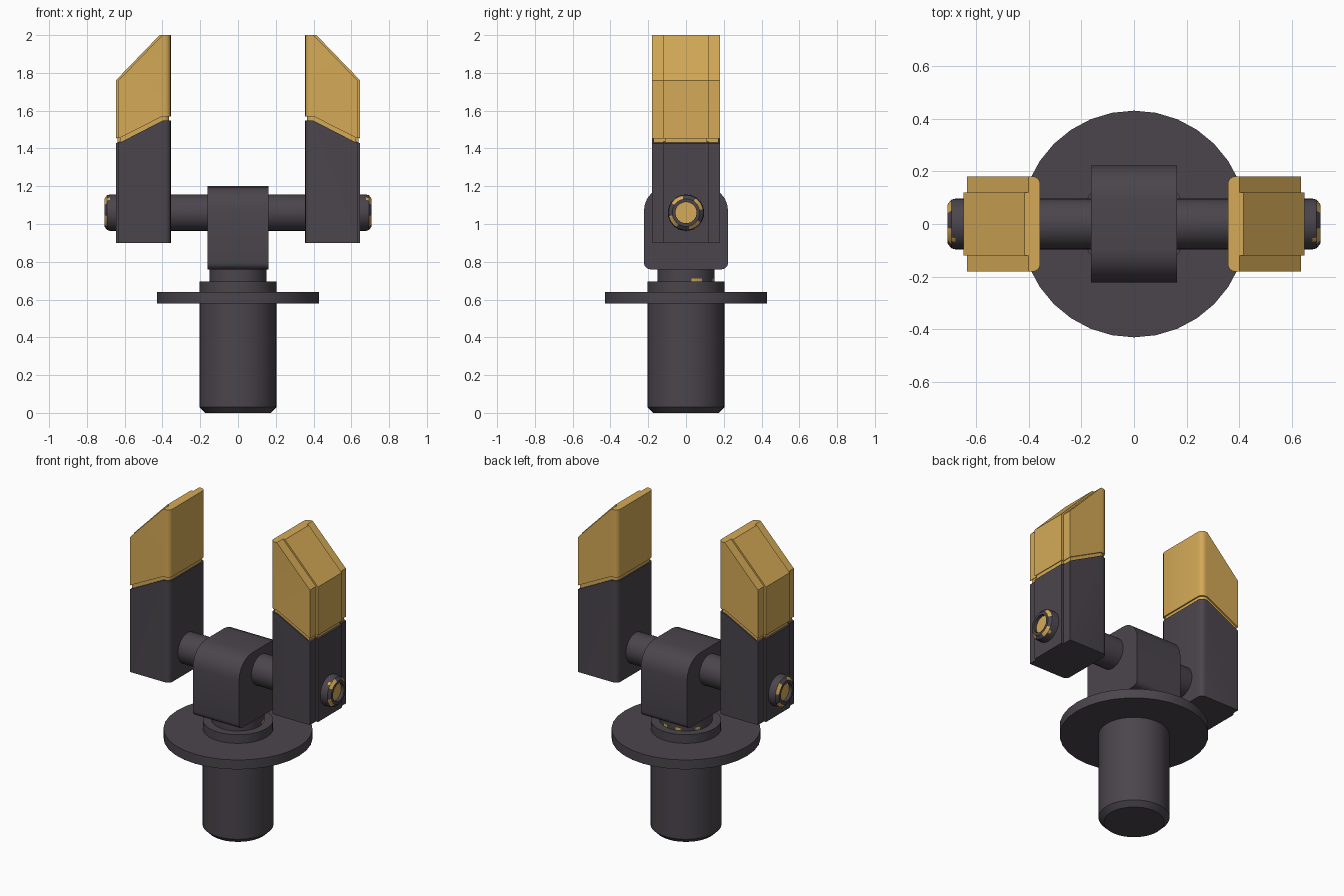
import bpy, bmesh, math
from mathutils import Matrix

if "Cube" in bpy.data.objects:
    bpy.data.objects.remove(bpy.data.objects["Cube"])


def material(name, rgb):
    m = bpy.data.materials.new(name)
    m.use_nodes = True
    m.diffuse_color = (*rgb, 1)
    m.node_tree.nodes["Principled BSDF"].inputs["Base Color"].default_value = (*rgb, 1)
    return m


DARK = material("dark gunmetal", (0.069, 0.06, 0.073))
GOLD = material("warm gold", (0.66, 0.40, 0.095))


def finish(name, bm, mats, smooth=True):
    bmesh.ops.recalc_face_normals(bm, faces=bm.faces)
    me = bpy.data.meshes.new(name)
    bm.to_mesh(me)
    bm.free()
    ob = bpy.data.objects.new(name, me)
    bpy.context.collection.objects.link(ob)
    for m in mats:
        me.materials.append(m)
    if smooth:
        bpy.ops.object.select_all(action='DESELECT')
        ob.select_set(True)
        bpy.context.view_layer.objects.active = ob
        bpy.ops.object.shade_smooth_by_angle(angle=math.radians(35))
    return ob


def lathe(name, profile, is_gold=lambda ring, seg: False, matrix=Matrix(), segs=32):
    """Spin (radius, height) points round z; points at radius 0 close the ends."""
    bm = bmesh.new()
    rings = []
    for r, h in profile:
        n = segs if r else 1
        rings.append([bm.verts.new((r * math.cos(math.tau * k / segs),
                                    r * math.sin(math.tau * k / segs), h)) for k in range(n)])
    for i, (a, b) in enumerate(zip(rings, rings[1:])):
        for k in range(segs):
            j = (k + 1) % segs
            quad = [a[k % len(a)], a[j % len(a)], b[j % len(b)], b[k % len(b)]]
            face = bm.faces.new(list(dict.fromkeys(quad)))
            face.material_index = int(is_gold(i, k))
    bm.transform(matrix)
    return finish(name, bm, [DARK, GOLD])


def slab(bm, outline, half, round_inner=0):
    """Extrude an (x, z) outline across y, optionally rounding the inner upright edges."""
    front = [bm.verts.new((x, -half, z)) for x, z in outline]
    back = [bm.verts.new((x, half, z)) for x, z in outline]
    bm.faces.new(front)
    bm.faces.new(back[::-1])
    n = len(outline)
    for i in range(n):
        j = (i + 1) % n
        bm.faces.new((front[i], back[i], back[j], front[j]))
    if round_inner:
        x0 = min(x for x, z in outline)
        edges = [e for v in front + back for e in v.link_edges
                 if all(abs(w.co.x - x0) < 1e-5 for w in e.verts)
                 and abs(e.verts[0].co.y - e.verts[1].co.y) < 1e-5]
        bmesh.ops.bevel(bm, geom=list(set(edges)), offset=round_inner, segments=4,
                        profile=0.5, affect='EDGES')


# Base: stem with flange and collar, narrow neck with gold glints at its foot
lathe("stem", [(0, 0), (0.175, 0), (0.205, 0.03), (0.205, 0.59), (0, 0.59)])
lathe("flange", [(0, 0.58), (0.43, 0.58), (0.43, 0.64), (0, 0.64)])
lathe("collar", [(0, 0.63), (0.203, 0.63), (0.203, 0.695), (0, 0.695)])
lathe("neck", [(0, 0.69), (0.152, 0.69), (0.152, 0.712), (0.152, 0.77), (0, 0.77)],
      lambda ring, seg: ring == 1 and seg in (1, 2, 6, 9, 13))

# Pivot block with broad rounded shoulders and softened lower corners
bm = bmesh.new()
bmesh.ops.create_cube(bm, size=1, matrix=Matrix.Translation((0, 0, 0.98)) @ Matrix.Diagonal((0.325, 0.445, 0.44, 1)))
for top, radius in ((True, 0.13), (False, 0.035)):
    edges = [e for e in bm.edges if abs(e.verts[0].co.y - e.verts[1].co.y) < 1e-4
             and abs(e.verts[0].co.z - e.verts[1].co.z) < 1e-4
             and abs(e.verts[0].co.x - e.verts[1].co.x) > 0.3
             and (e.verts[0].co.z > 1.19 if top else e.verts[0].co.z < 0.77)]
    bmesh.ops.bevel(bm, geom=edges, offset=radius, segments=6, profile=0.5, affect='EDGES')
finish("pivot_block", bm, [DARK])

# Cross shaft with chamfered ends, gold inlays and recessed gold centres
R, E = 0.096, 0.708
end = [(0, E - 0.02), (0.056, E - 0.02), (0.056, E), (0.073, E), (R - 0.004, E - 0.015), (R, E - 0.03)]
shaft = end + [(r, -h) for r, h in end[::-1]]
last = len(shaft) - 2


def shaft_gold(ring, seg):
    ring = min(ring, last - ring)
    return ring == 0 or (ring == 3 and seg % 8 in (1, 2, 3, 4)) or (ring == 4 and seg % 16 == 3)


lathe("cross_shaft", shaft, shaft_gold, Matrix.Translation((0, 0, 1.06)) @ Matrix.Rotation(math.pi / 2, 4, 'Y'))

# Arms: each outline is used for the wide body and again, further out, for the ridge
IN = 0.356


def grip(out):
    return [(IN, 0.9), (out, 0.9), (out, 1.427), (0.40, 1.547), (IN, 1.547)]


def tip(out, peak):
    return [(IN, 1.57), (0.40, 1.57), (out, 1.452), (out, 1.76), (peak, 2.0), (IN, 2.0)]


def seam(out):
    return [(IN + 0.008, 1.54), (0.40, 1.54), (out, 1.42), (out, 1.46), (0.40, 1.58), (IN + 0.008, 1.58)]


for side, sign in (("left", 1), ("right", -1)):
    for part, wide, ridge, mat, inset in (
            ("arm", grip(0.633), grip(0.647), DARK, 0),
            ("arm_tip", tip(0.633, 0.40), tip(0.647, 0.415), GOLD, 0),
            ("arm_seam", seam(0.625), seam(0.639), GOLD, 0.008)):
        bm = bmesh.new()
        slab(bm, wide, 0.181 - inset, 0.03)
        # the ridge starts inside the body so only its outer side shows
        slab(bm, [(x + 0.03 if x < 0.39 else x, z) for x, z in ridge], 0.12 - inset)
        bm.transform(Matrix.Diagonal((sign, 1, 1, 1)))
        finish(side + "_" + part, bm, [mat])
